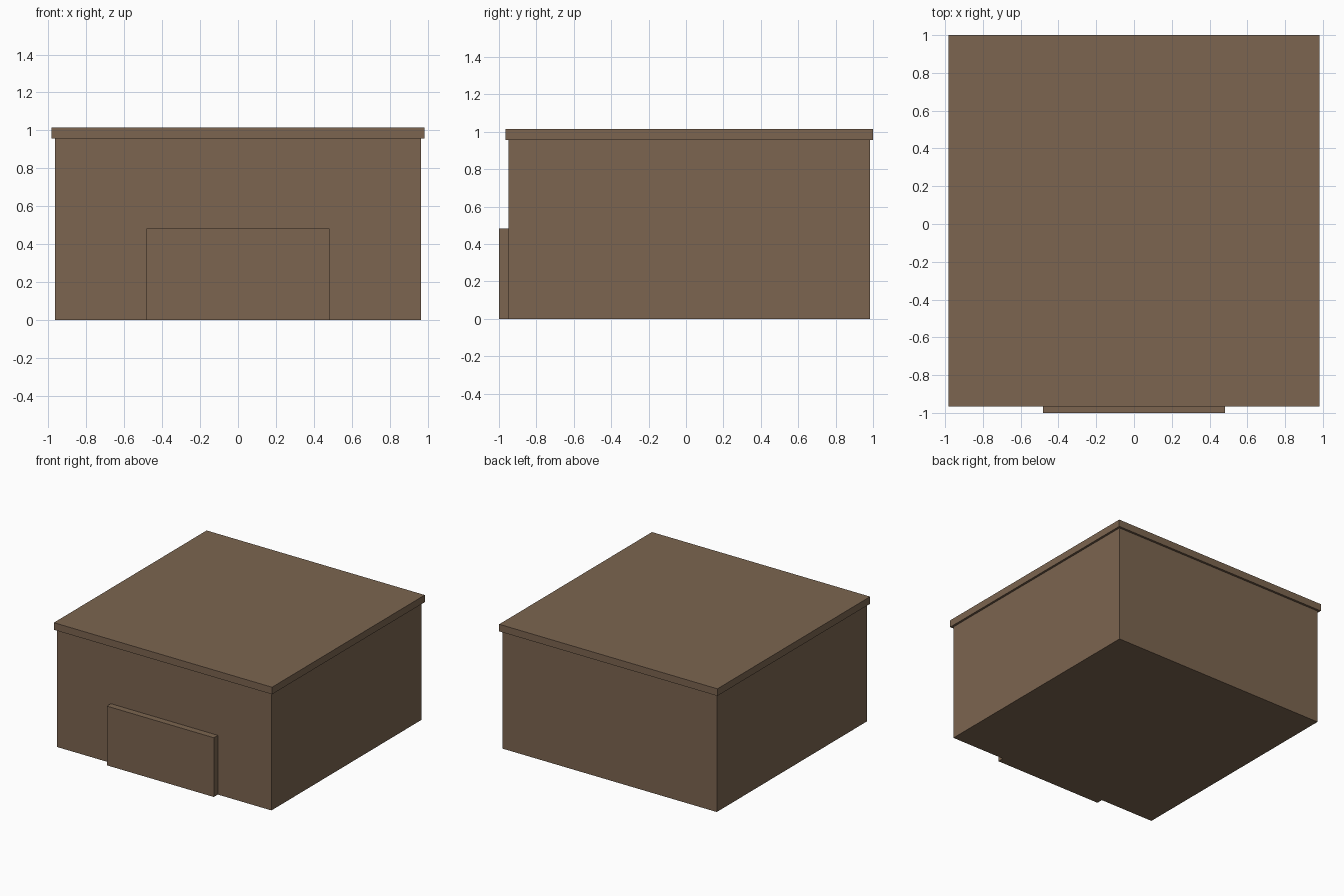
import bpy

if "Cube" in bpy.data.objects:
    bpy.data.objects.remove(bpy.data.objects["Cube"])

# One flat brown for the whole model
brown = bpy.data.materials.new("brown")
brown.diffuse_color = (0.2, 0.13, 0.08, 1.0)
brown.use_nodes = True
brown.node_tree.nodes["Principled BSDF"].inputs["Base Color"].default_value = brown.diffuse_color


def box(name, lo, hi):
    """Axis-aligned box between two corners."""
    centre = [(a + b) / 2 for a, b in zip(lo, hi)]
    bpy.ops.mesh.primitive_cube_add(size=1, location=centre)
    obj = bpy.context.object
    obj.name = name
    obj.scale = [b - a for a, b in zip(lo, hi)]
    bpy.ops.object.transform_apply(location=False, rotation=False, scale=True)
    obj.data.materials.append(brown)
    return obj


BODY, ROOF, CENTRE_Y = 0.9655, 0.983, 0.017

# Main block
box("body", (-BODY, CENTRE_Y - BODY, 0), (BODY, CENTRE_Y + BODY, 0.965))

# Thin overhanging roof slab
box("roof_slab", (-ROOF, CENTRE_Y - ROOF, 0.957), (ROOF, CENTRE_Y + ROOF, 1.015))

# Wide door panel, half sunk into the front wall
box("door_panel", (-0.4825, -1.0, 0), (0.4825, -0.9, 0.4825))
